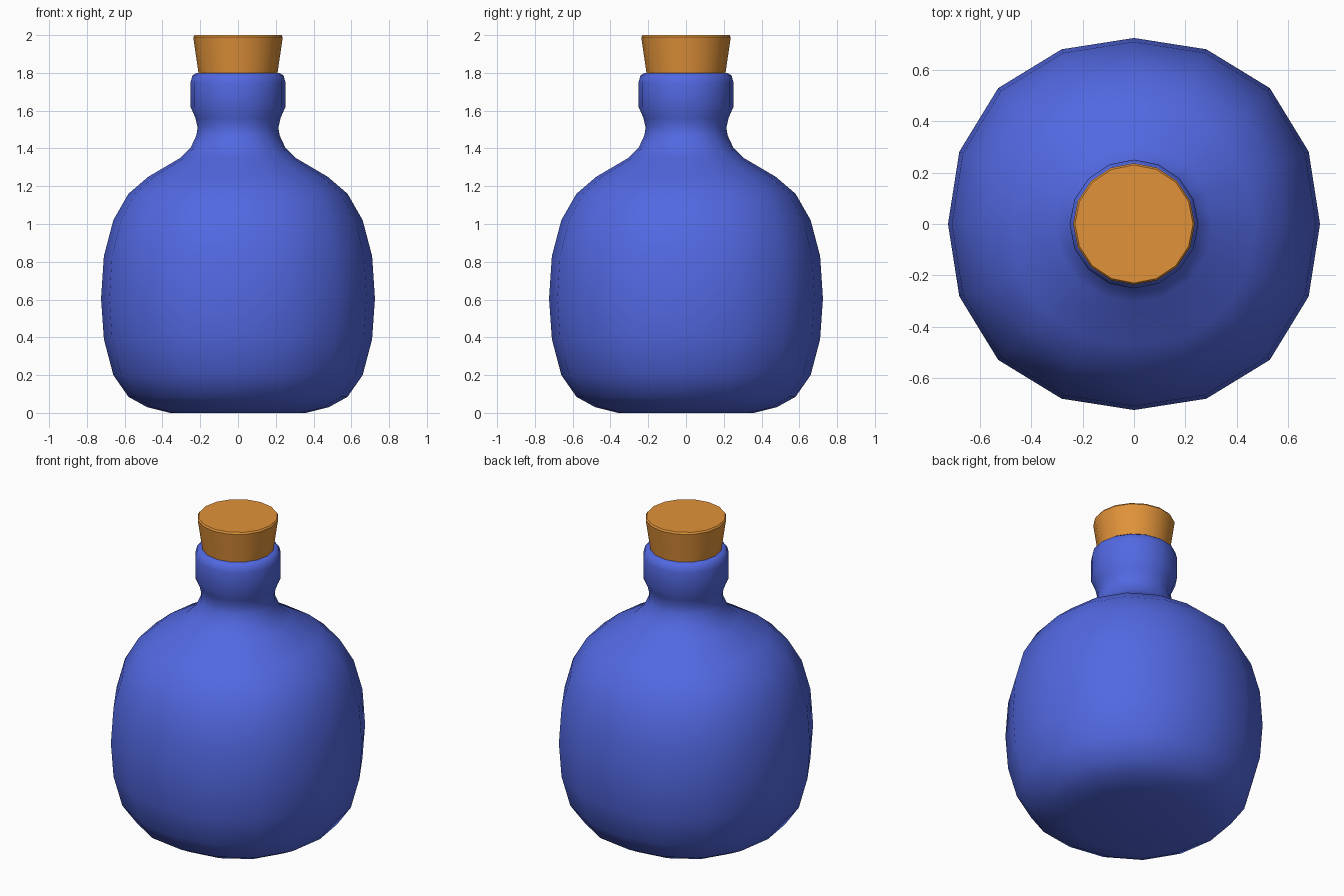
import bpy, bmesh, math

if "Cube" in bpy.data.objects:
    bpy.data.objects.remove(bpy.data.objects["Cube"])


def material(name, colour):
    m = bpy.data.materials.new(name)
    m.diffuse_color = (*colour, 1)
    m.use_nodes = True
    m.node_tree.nodes["Principled BSDF"].inputs["Base Color"].default_value = m.diffuse_color
    return m


def lathe(name, profile, mat, angle, sides=16):
    """Revolve (radius, z, squareness) rings, with both ends capped."""
    bm = bmesh.new()
    rings = []
    for r, z, sq in profile:
        ring = []
        for i in range(sides):
            a = 2 * math.pi * i / sides
            k = r * (1 + sq * math.sin(2 * a) ** 2)
            ring.append(bm.verts.new((k * math.cos(a), k * math.sin(a), z)))
        rings.append(ring)
    for lo, hi in zip(rings, rings[1:]):
        for i in range(sides):
            j = (i + 1) % sides
            bm.faces.new((lo[i], lo[j], hi[j], hi[i]))
    bm.faces.new(rings[0][::-1])
    bm.faces.new(rings[-1])
    bmesh.ops.recalc_face_normals(bm, faces=bm.faces[:])
    me = bpy.data.meshes.new(name)
    bm.to_mesh(me)
    bm.free()
    me.materials.append(mat)
    ob = bpy.data.objects.new(name, me)
    bpy.context.collection.objects.link(ob)
    bpy.ops.object.select_all(action='DESELECT')
    ob.select_set(True)
    bpy.context.view_layer.objects.active = ob
    bpy.ops.object.shade_smooth_by_angle(angle=math.radians(angle))
    return ob


blue = material("bottle blue", (0.085, 0.14, 0.76))
tan = material("cork tan", (0.75, 0.29, 0.042))

# Bottle: slightly squared belly, narrow neck and thick lip
S = 0.033
lathe("bottle", [
    (0.36, 0.0, S), (0.48, 0.03, S), (0.58, 0.085, S), (0.66, 0.2, S),
    (0.71, 0.39, S), (0.725, 0.605, S), (0.71, 0.83, S), (0.66, 1.02, S),
    (0.58, 1.16, S), (0.475, 1.25, S), (0.305, 1.35, 0.015),
    (0.25, 1.405, 0), (0.22, 1.47, 0), (0.214, 1.51, 0), (0.225, 1.56, 0),
    (0.251, 1.62, 0), (0.251, 1.75, 0), (0.242, 1.785, 0), (0.22, 1.8, 0),
], blue, 70)

# Tapered cork stopper with a tiny top bevel
lathe("cork", [
    (0.205, 1.77, 0), (0.237, 1.99, 0), (0.23, 2.0, 0),
], tan, 35)
